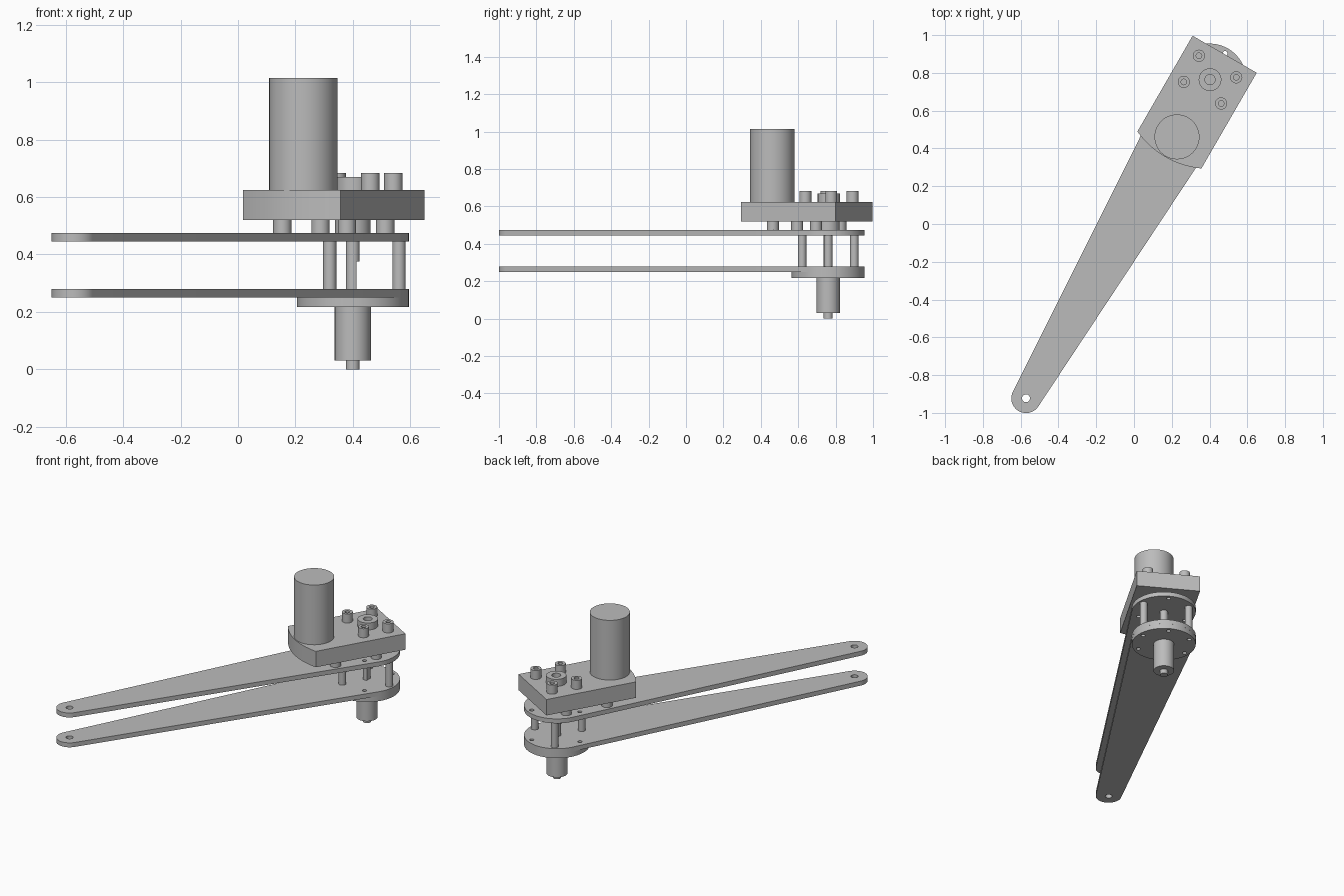
import bpy, bmesh, math
from math import cos, sin, radians
from mathutils import Vector

cube = bpy.data.objects.get("Cube")
if cube:
    bpy.data.objects.remove(cube, do_unlink=True)

grey = bpy.data.materials.new("plain_grey")
grey.use_nodes = True
COLOUR = (0.5, 0.5, 0.5, 1)
grey.diffuse_color = COLOUR
grey.node_tree.nodes["Principled BSDF"].inputs["Base Color"].default_value = COLOUR

# Main axis: the arm runs along u, v lies across it
AXLE = Vector((0.4, 0.76))
U = Vector((cos(radians(60)), sin(radians(60))))
V = Vector((U.y, -U.x))


def at(u, v):
    return AXLE + U * u + V * v


def polar(radius, deg):
    return AXLE + radius * Vector((cos(radians(deg)), sin(radians(deg))))


def arc(c, r, start, end, n):
    steps = [radians(start + (end - start) * i / n) for i in range(n + 1)]
    return [c + r * Vector((cos(a), sin(a))) for a in steps]


def circle(c, r, n=48):
    return arc(c, r, 0, 360, n)[:-1]


def slab(bm, loops, z0, z1):
    """Extrude an outline (first loop) with holes (other loops)."""
    edges = []
    for loop in loops:
        vs = [bm.verts.new((p.x, p.y, z0)) for p in loop]
        edges += [bm.edges.new((a, b)) for a, b in zip(vs, vs[1:] + vs[:1])]
    filled = bmesh.ops.triangle_fill(bm, edges=edges, use_beauty=True, normal=(0, 0, 1))
    faces = [g for g in filled["geom"] if isinstance(g, bmesh.types.BMFace)]
    top = bmesh.ops.extrude_face_region(bm, geom=faces)["geom"]
    moved = [g for g in top if isinstance(g, bmesh.types.BMVert)]
    bmesh.ops.translate(bm, verts=moved, vec=(0, 0, z1 - z0))


def part(name, *slabs):
    bm = bmesh.new()
    for loops, z0, z1 in slabs:
        slab(bm, loops, z0, z1)
    bmesh.ops.recalc_face_normals(bm, faces=bm.faces)
    mesh = bpy.data.meshes.new(name)
    bm.to_mesh(mesh)
    bm.free()
    mesh.materials.append(grey)
    ob = bpy.data.objects.new(name, mesh)
    bpy.context.collection.objects.link(ob)
    bpy.ops.object.select_all(action="DESELECT")
    ob.select_set(True)
    bpy.context.view_layer.objects.active = ob
    bpy.ops.object.shade_smooth_by_angle(angle=radians(30))


def cylinder(name, c, r, z0, z1):
    part(name, ([circle(c, r)], z0, z1))


def socket(name, c, r, hole, z0, z1, depth):
    """Cylinder with a blind round hole in its top."""
    part(name, ([circle(c, r)], z0, z1 - depth),
         ([circle(c, r), circle(c, hole, 24)], z1 - depth, z1))


# Two tapered arms with rounded ends
REACH, BIG, SMALL = 1.943, 0.195, 0.078
tip = at(-REACH, 0)
tangent = math.degrees(math.acos((BIG - SMALL) / REACH))
big_end = arc(AXLE, BIG, 240 - (180 - tangent) - 360 + 360 - 2 * tangent + 2 * tangent - 360 + 180 + 180,
              240 + 180 - tangent, 64)
# The wide arc faces along +u, the narrow arc along -u
big_end = arc(AXLE, BIG, 60 - (180 - tangent), 60 + (180 - tangent), 64)
small_end = arc(tip, SMALL, 240 - tangent, 240 + tangent, 32)
arm = [big_end + small_end, circle(tip, 0.021, 24)]
arm += [circle(polar(0.165, a), 0.013, 20) for a in (60, 180, 300)]
part("lower_arm", (arm, 0.25, 0.279))
part("upper_arm", (arm, 0.445, 0.474))

# Round flange and lower motor
flange_holes = [circle(polar(0.165, a), 0.013, 20) for a in range(0, 360, 60)]
part("flange", ([circle(AXLE, BIG, 64)] + flange_holes, 0.217, 0.25))
cylinder("lower_motor", AXLE, 0.063, 0.03, 0.217)
cylinder("lower_motor_tip", AXLE, 0.024, 0, 0.03)

# Shaft with a flat on its lower half
part("shaft", ([arc(AXLE, 0.024, 57, 303, 36)], 0.279, 0.375),
     ([circle(AXLE, 0.024)], 0.375, 0.445))

# Posts between the arms
for i in range(3):
    cylinder(f"post_{i + 1}", polar(0.161, 120 * i), 0.023, 0.279, 0.445)

# Gearbox block with one curved end, on spacers
block = arc(AXLE, 0.468, 240 - 24.7, 240 + 24.7, 24) + [at(0.16, 0.196), at(0.16, -0.196)]
part("gearbox_block", ([block], 0.52, 0.624))
cylinder("lower_hub", AXLE, 0.062, 0.474, 0.52)
for i, u in enumerate((0, -0.266)):
    for side, v in (("left", 0.13), ("right", -0.13)):
        cylinder(f"spacer_{side}_{i + 1}", at(u, v), 0.032, 0.474, 0.52)

# Upper motor, hub and bolts on the block
cylinder("upper_motor", at(-0.345, 0), 0.119, 0.624, 1.014)
socket("upper_hub", at(0.005, 0), 0.06, 0.027, 0.624, 0.67, 0.04)
for i, u in enumerate((-0.075, 0.085)):
    for side, v in (("left", 0.114), ("right", -0.114)):
        socket(f"bolt_{side}_{i + 1}", at(u, v), 0.032, 0.015, 0.624, 0.683, 0.03)
